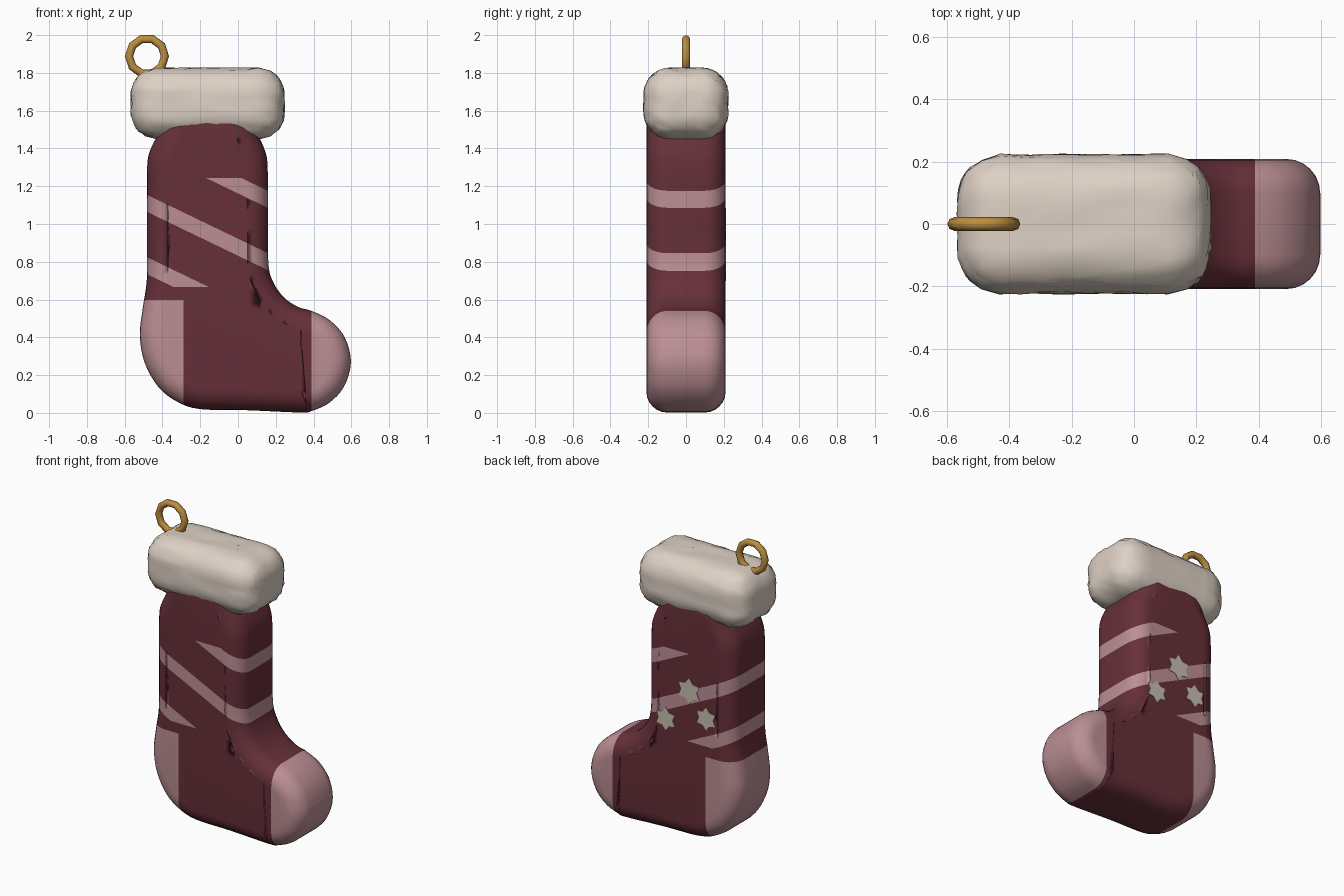
import bpy, bmesh, math, random
from mathutils import Vector

if "Cube" in bpy.data.objects:
    bpy.data.objects.remove(bpy.data.objects["Cube"])

random.seed(4)


def material(name, rgb):
    m = bpy.data.materials.new(name)
    m.diffuse_color = (*rgb, 1)
    m.use_nodes = True
    m.node_tree.nodes["Principled BSDF"].inputs["Base Color"].default_value = m.diffuse_color
    return m


RED = material("burgundy", (0.135, 0.029, 0.041))
PINK = material("dusty pink", (0.50, 0.275, 0.295))
CREAM = material("cream fleece", (0.73, 0.64, 0.56))
GOLD = material("gold", (0.50, 0.27, 0.05))
FLAKE = material("pale grey", (0.56, 0.52, 0.43))


def finish(bm, name, mats, smooth=True):
    bmesh.ops.recalc_face_normals(bm, faces=bm.faces)
    me = bpy.data.meshes.new(name)
    for f in bm.faces:
        f.smooth = smooth
    bm.to_mesh(me)
    bm.free()
    for m in mats:
        me.materials.append(m)
    ob = bpy.data.objects.new(name, me)
    bpy.context.collection.objects.link(ob)
    return ob


def closed_curve(pts, steps):
    """Catmull-Rom through a closed list of points."""
    out, n = [], len(pts)
    P = [Vector(p) for p in pts]
    for i in range(n):
        a, b, c, d = (P[(i + k - 1) % n] for k in range(4))
        for s in range(steps):
            t = s / steps
            out.append(0.5 * (2 * b + (c - a) * t + (2 * a - 5 * b + 4 * c - d) * t * t
                              + (3 * b - a - 3 * c + d) * t ** 3))
    return out


# Stocking side profile (x, z), counter-clockwise from the heel
outline = closed_curve([
    (-0.481, 0.80), (-0.485, 0.68), (-0.505, 0.55), (-0.52, 0.41), (-0.494, 0.265),
    (-0.42, 0.135), (-0.32, 0.058), (-0.20, 0.02), (0.05, 0.014), (0.33, 0.002),
    (0.39, 0.010), (0.483, 0.053), (0.562, 0.14), (0.598, 0.27), (0.565, 0.40),
    (0.487, 0.49), (0.39, 0.54), (0.32, 0.56), (0.245, 0.61), (0.188, 0.69),
    (0.161, 0.79), (0.158, 1.05), (0.157, 1.30), (0.142, 1.39), (0.10, 1.48),
    (0.03, 1.60), (-0.16, 1.65), (-0.35, 1.60), (-0.42, 1.48), (-0.465, 1.39),
    (-0.481, 1.30), (-0.481, 1.05)], 4)

# Stocking body: profile swept through rounded front and back edges
HALF, ROUND, STEPS = 0.209, 0.11, 7
n = len(outline)
normals = []
for i in range(n):
    d = (outline[(i + 1) % n] - outline[i - 1]).normalized()
    normals.append(Vector((d.y, -d.x)))
levels = []
for k in range(STEPS):
    a = math.pi / 2 * (1 - k / (STEPS - 1))
    levels.append((-(HALF - ROUND) - ROUND * math.sin(a), ROUND * (1 - math.cos(a))))
levels += [(-y, inset) for y, inset in reversed(levels)]

bm = bmesh.new()
rings = []
for y, inset in levels:
    ring = []
    for p, nr in zip(outline, normals):
        q = p - nr * inset
        ring.append(bm.verts.new((q.x, y, q.y)))
    rings.append(ring)
for a, b in zip(rings, rings[1:]):
    for i in range(n):
        j = (i + 1) % n
        bm.faces.new((a[i], a[j], b[j], b[i]))
caps = [bm.faces.new(rings[0]), bm.faces.new(rings[-1])]
bmesh.ops.triangulate(bm, faces=caps)

# Cut colour borders: diagonal stripes, heel and toe
SLOPE = 0.482
BANDS = [(0.502, 0.592), (0.832, 0.922), (1.162, 1.252)]
LOW, HIGH, HEEL_Z, HEEL_X, TOE_X = 0.666, 1.243, 0.598, -0.288, 0.388
cuts = [((0, 0, c), (SLOPE, 0, 1)) for band in BANDS for c in band]
cuts += [((0, 0, z), (0, 0, 1)) for z in (LOW, HIGH, HEEL_Z)]
cuts += [((x, 0, 0), (1, 0, 0)) for x in (HEEL_X, TOE_X)]
for co, no in cuts:
    bmesh.ops.bisect_plane(bm, geom=bm.verts[:] + bm.edges[:] + bm.faces[:], dist=1e-5,
                           plane_co=co, plane_no=Vector(no).normalized())
for f in bm.faces:
    c = f.calc_center_median()
    level = c.z + SLOPE * c.x
    stripe = LOW < c.z < HIGH and any(lo < level < hi for lo, hi in BANDS)
    heel = c.x < HEEL_X and c.z < HEEL_Z
    f.material_index = int(stripe or heel or c.x > TOE_X)
finish(bm, "stocking_body", [RED, PINK])

# Fleece cuff: slightly lumpy rounded box
bm = bmesh.new()
bmesh.ops.create_cube(bm, size=2)
bmesh.ops.subdivide_edges(bm, edges=bm.edges[:], cuts=11, use_grid_fill=True)
size, r = Vector((0.405, 0.222, 0.187)), 0.14
for v in bm.verts:
    p = Vector([v.co[i] * size[i] for i in range(3)])
    core = Vector([max(-(size[i] - r), min(size[i] - r, p[i])) for i in range(3)])
    out = (p - core).normalized()
    v.co = core + out * (r + random.uniform(-0.004, 0.005)) + Vector((-0.16, 0, 1.638))
finish(bm, "fleece_cuff", [CREAM])

# Hanging ring
bm = bmesh.new()
R, r, MAJ, MIN = 0.095, 0.022, 10, 8
grid = []
for i in range(MAJ):
    a = 2 * math.pi * i / MAJ
    row = []
    for j in range(MIN):
        b = 2 * math.pi * j / MIN
        d = R + r * math.cos(b)
        row.append(bm.verts.new((-0.482 + d * math.cos(a), r * math.sin(b),
                                 1.888 + d * math.sin(a))))
    grid.append(row)
for i in range(MAJ):
    for j in range(MIN):
        k, l = (i + 1) % MAJ, (j + 1) % MIN
        bm.faces.new((grid[i][j], grid[k][j], grid[k][l], grid[i][l]))
finish(bm, "hanging_ring", [GOLD])

# Snowflake patches on the back
for i, (x, z, rad) in enumerate([(-0.17, 1.0, 0.085), (0.0, 0.773, 0.076), (-0.295, 0.85, 0.076)]):
    bm = bmesh.new()
    vs = []
    for k in range(12):
        a = math.pi * k / 6 + math.pi / 2
        d = rad if k % 2 == 0 else rad * 0.66
        vs.append(bm.verts.new((x + d * math.cos(a), 0.2045, z + d * math.sin(a))))
    face = bm.faces.new(vs)
    ext = bmesh.ops.extrude_face_region(bm, geom=[face])
    for v in ext["geom"]:
        if isinstance(v, bmesh.types.BMVert):
            v.co.y += 0.008
    finish(bm, f"snowflake_patch_{i + 1}", [FLAKE], smooth=False)
